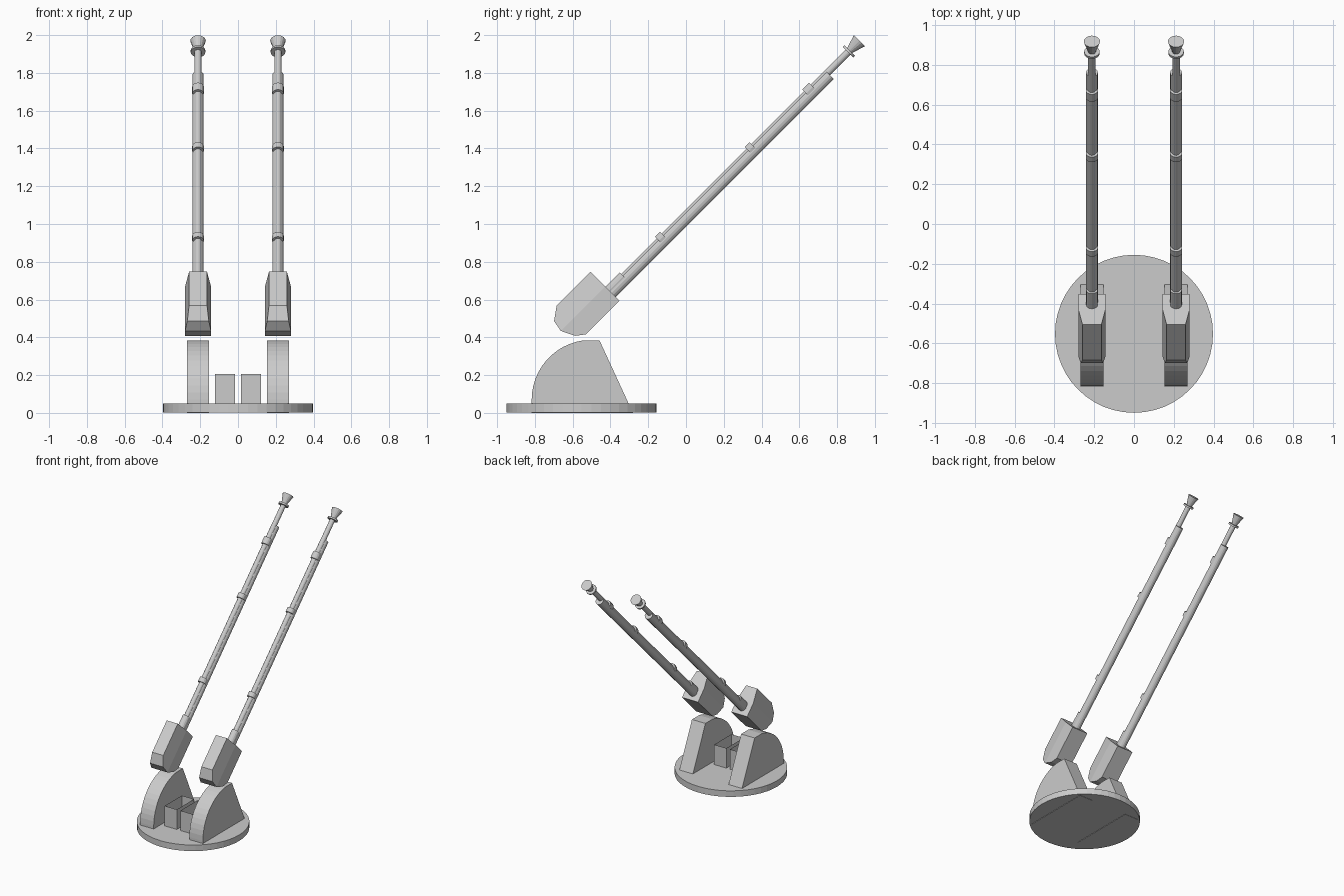
import bpy, bmesh, math
from mathutils import Vector

if "Cube" in bpy.data.objects:
    bpy.data.objects.remove(bpy.data.objects["Cube"])

X = 0.2115          # sideways offset of each gun
S = math.sqrt(0.5)  # 45 degree elevation
V = 0.744           # bore line height in tilted frame


def tilt(x, u, v):
    """Tilted gun frame (u along barrel, v across) to world."""
    return Vector((x, (u - v) * S, (u + v) * S))


def finish(name, bm, recalc=True):
    if recalc:
        bmesh.ops.recalc_face_normals(bm, faces=bm.faces)
    me = bpy.data.meshes.new(name)
    bm.to_mesh(me)
    bm.free()
    ob = bpy.data.objects.new(name, me)
    bpy.context.collection.objects.link(ob)
    ob.modifiers.new("Mirror", 'MIRROR').use_mirror_merge = False
    return ob


def turned(name, profile, v, seg=16):
    """Closed solid of revolution along the barrel; profile = (u, radius)."""
    bm = bmesh.new()
    rings = []
    for u, r in profile:
        rings.append([bm.verts.new(tilt(X + r * math.cos(a), u, v + r * math.sin(a)))
                      for a in (2 * math.pi * i / seg for i in range(seg))])
    for a, b in zip(rings, rings[1:]):
        for i in range(seg):
            j = (i + 1) % seg
            bm.faces.new((a[i], a[j], b[j], b[i]))
    bm.faces.new(rings[0])
    bm.faces.new(rings[-1])
    return finish(name, bm)


# Round base plate, a hair above the bracket feet
bpy.ops.mesh.primitive_cylinder_add(vertices=48, radius=0.397, depth=0.047,
                                    location=(0, -0.552, 0.0265))
bpy.context.object.name = "base_plate"

# Two low open-topped boxes between the brackets
bm = bmesh.new()
bmesh.ops.create_cube(bm, size=1)
bm.normal_update()
bmesh.ops.delete(bm, geom=[f for f in bm.faces if f.normal.z > 0.9], context='FACES_ONLY')
for vert in bm.verts:
    x, y, z = vert.co
    vert.co = (0.068 + x * 0.105, -0.624 + y * 0.211, 0.123 + z * 0.164)
finish("open_box", bm, recalc=False)

# Side brackets: rounded back, sloped front
prof = [(-0.281, 0.0), (-0.458, 0.384)]
for i in range(13):
    a = math.radians(98 + i * 82 / 12)
    prof.append((-0.50 + 0.317 * math.cos(a), 0.07 + 0.317 * math.sin(a)))
prof.append((-0.817, 0.0))
bm = bmesh.new()
face = bm.faces.new([bm.verts.new((X - 0.058, y, z)) for y, z in prof])
ext = bmesh.ops.extrude_face_region(bm, geom=[face], use_keep_orig=True)
bmesh.ops.translate(bm, vec=(0.116, 0, 0),
                    verts=[g for g in ext["geom"] if isinstance(g, bmesh.types.BMVert)])
finish("bracket", bm)

# Breech housings: (u, v, half width); upper half leans inward
outline = [(0.171, 0.886, 0.0475), (0.171, 0.776, 0.0685), (0.171, 0.668, 0.0685),
           (-0.080, 0.668, 0.0685), (-0.127, 0.704, 0.0685), (-0.162, 0.776, 0.0685),
           (-0.150, 0.838, 0.0567), (-0.082, 0.886, 0.0475)]
bm = bmesh.new()
left = [bm.verts.new(tilt(X - w, u, v)) for u, v, w in outline]
right = [bm.verts.new(tilt(X + w, u, v)) for u, v, w in outline]
for side in (left, right):
    bm.faces.new([side[i] for i in (0, 1, 5, 6, 7)])
    bm.faces.new([side[i] for i in (1, 2, 3, 4, 5)])
for i in range(len(outline)):
    j = (i + 1) % len(outline)
    bm.faces.new((left[i], left[j], right[j], right[i]))
finish("breech_housing", bm)

# Inner barrel, lower sleeve and collar at the breech
turned("barrel", [(0.15, 0.019), (1.98, 0.019)], V)
turned("sleeve", [(0.15, 0.030), (1.803, 0.030)], 0.726)
turned("breech_collar", [(0.15, 0.029), (0.278, 0.029)], 0.745)

# Clamping bands along the barrel
for u, half in ((0.562, 0.018), (1.233, 0.018), (1.671, 0.026)):
    turned("barrel_band", [(u - half, 0.031), (u + half, 0.031)], 0.745)

# Muzzle ring and flared flash hider
turned("muzzle_ring", [(1.957, 0.039), (1.970, 0.039)], V)
turned("flash_hider", [(1.95, 0.019), (1.97, 0.019), (2.042, 0.041)], V)
